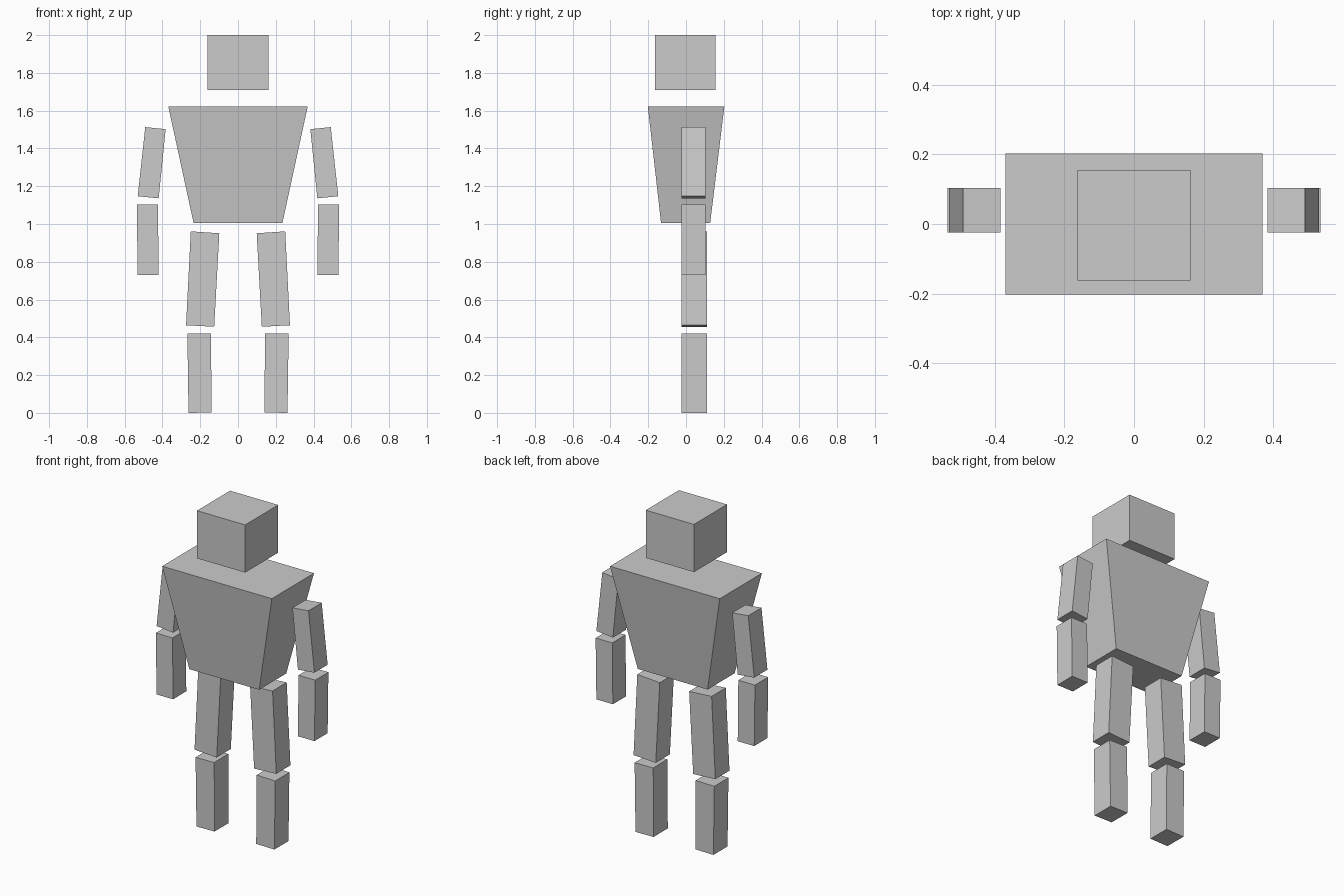
import bpy

if "Cube" in bpy.data.objects:
    bpy.data.objects.remove(bpy.data.objects["Cube"])


def block(name, verts, mirrored=False):
    """Closed block from 8 points: a ring of four, then the matching ring of four."""
    faces = [(3, 2, 1, 0), (4, 5, 6, 7)]
    faces += [(i, (i + 1) % 4, (i + 1) % 4 + 4, i + 4) for i in range(4)]
    mesh = bpy.data.meshes.new(name)
    mesh.from_pydata(verts, [], faces)
    obj = bpy.data.objects.new(name, mesh)
    bpy.context.collection.objects.link(obj)
    if mirrored:
        obj.modifiers.new("Mirror", 'MIRROR').use_mirror_merge = False
    return obj


def taper(name, lower, upper):
    """Block between two level rectangles (x half width, y min, y max, z)."""
    verts = []
    for w, y0, y1, z in (lower, upper):
        verts += [(-w, y0, z), (w, y0, z), (w, y1, z), (-w, y1, z)]
    return block(name, verts)


def limb(name, outline, y0, y1):
    """Pair of limb segments: a front outline (x, z) extruded from y1 to y0."""
    verts = [(x, y, z) for y in (y1, y0) for x, z in outline]
    return block(name, verts, mirrored=True)


# Head and torso
taper("head", (0.162, -0.163, 0.155, 1.71), (0.162, -0.163, 0.155, 2.0))
taper("torso", (0.235, -0.132, 0.128, 1.005), (0.369, -0.202, 0.203, 1.622))

# Arms: outlines run counter-clockwise from the lower inner corner
ARM_Y = (-0.024, 0.103)
limb("upper_arms", [(0.42, 1.136), (0.531, 1.147), (0.491, 1.513), (0.383, 1.502)], *ARM_Y)
limb("forearms", [(0.42, 0.731), (0.531, 0.731), (0.536, 1.103), (0.424, 1.103)], *ARM_Y)

# Legs
LEG_Y = (-0.025, 0.111)
limb("thighs", [(0.126, 0.456), (0.275, 0.464), (0.250, 0.961), (0.099, 0.951)], *LEG_Y)
limb("shins", [(0.140, 0.002), (0.262, 0.0), (0.268, 0.419), (0.143, 0.421)], *LEG_Y)
